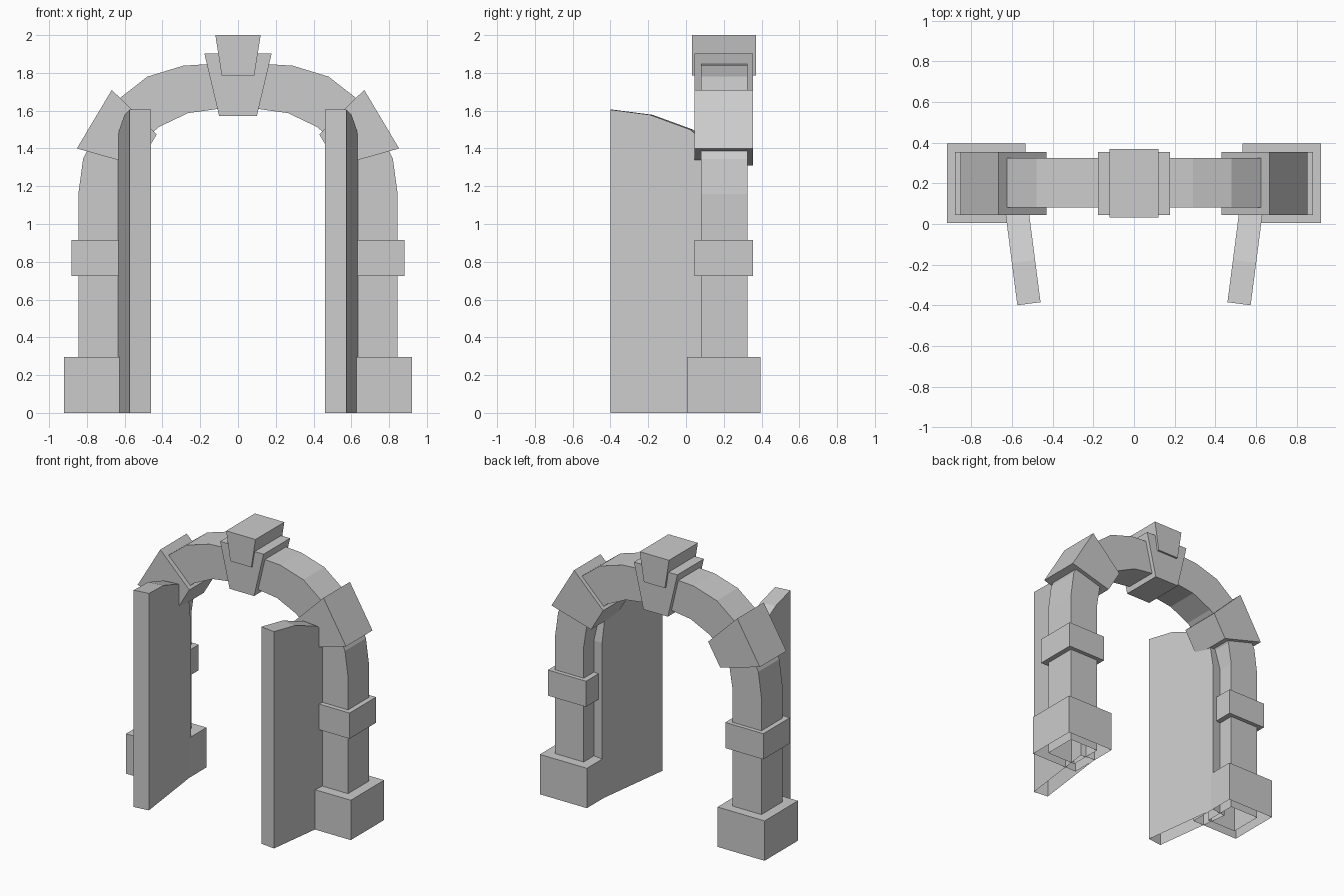
import bpy, bmesh
from mathutils import Matrix, Vector

if "Cube" in bpy.data.objects:
    bpy.data.objects.remove(bpy.data.objects["Cube"])


def prism(name, profile, y0, y1, matrix=None):
    """Extrude an x-z profile along y; faces resting on the ground stay open."""
    bm = bmesh.new()
    front = bm.faces.new([bm.verts.new((x, y0, z)) for x, z in profile])
    ext = bmesh.ops.extrude_face_region(bm, geom=[front], use_keep_orig=True)
    moved = [v for v in ext["geom"] if isinstance(v, bmesh.types.BMVert)]
    bmesh.ops.translate(bm, verts=moved, vec=(0, y1 - y0, 0))
    if matrix:
        bm.transform(matrix)
    bmesh.ops.recalc_face_normals(bm, faces=bm.faces[:])
    ground = [f for f in bm.faces if all(abs(v.co.z) < 1e-5 for v in f.verts)]
    bmesh.ops.delete(bm, geom=ground, context='FACES_ONLY')
    mesh = bpy.data.meshes.new(name)
    bm.to_mesh(mesh)
    bm.free()
    obj = bpy.data.objects.new(name, mesh)
    bpy.context.collection.objects.link(obj)
    return obj


def mirrored(obj):
    obj.modifiers.new("Mirror", 'MIRROR').use_axis[0] = True
    return obj


def rect(x0, x1, z0, z1):
    return [(x0, z0), (x1, z0), (x1, z1), (x0, z1)]


# Arch with its legs, right half then reflected in the profile
outer = [(0.845, 0), (0.845, 1.16), (0.82, 1.345), (0.685, 1.62),
         (0.48, 1.78), (0.29, 1.838), (0.1, 1.85)]
inner = [(0.61, 0), (0.61, 1.15), (0.585, 1.31), (0.53, 1.415),
         (0.42, 1.513), (0.265, 1.587), (0.1, 1.61)]
flip = lambda pts: [(-x, z) for x, z in reversed(pts)]
prism("arch", outer + flip(outer) + [(-x, z) for x, z in inner] + inner[::-1],
      0.08, 0.325)

# Pillar bases and middle bands
mirrored(prism("pillar_base", rect(0.535, 0.92, 0, 0.295), 0.005, 0.395))
mirrored(prism("pillar_band", rect(0.57, 0.882, 0.725, 0.915), 0.045, 0.355))

# Shoulder stones
mirrored(prism("shoulder_stone", [(0.853, 1.40), (0.668, 1.71),
                                  (0.43, 1.475), (0.529, 1.309)], 0.045, 0.355))

# Keystone and its cap
prism("keystone", [(-0.1, 1.572), (0.1, 1.572), (0.178, 1.902), (-0.178, 1.902)],
      0.045, 0.355)
prism("keystone_cap", [(-0.086, 1.785), (0.086, 1.785), (0.12, 2.0), (-0.12, 2.0)],
      0.033, 0.37)

# Open door leaves: local x runs from the free edge to the hinge
along = Vector((0.128, 0.992, 0)).normalized()
across = Vector((along.y, -along.x, 0))
frame = Matrix((along, across, (0, 0, 1))).transposed().to_4x4()
frame.translation = (0.46, -0.385, 0)
mirrored(prism("door_leaf", [(0, 0), (0.605, 0), (0.605, 1.15), (0.58, 1.31),
                             (0.53, 1.415), (0.425, 1.5), (0.21, 1.578), (0, 1.605)],
               0, 0.115, frame))
